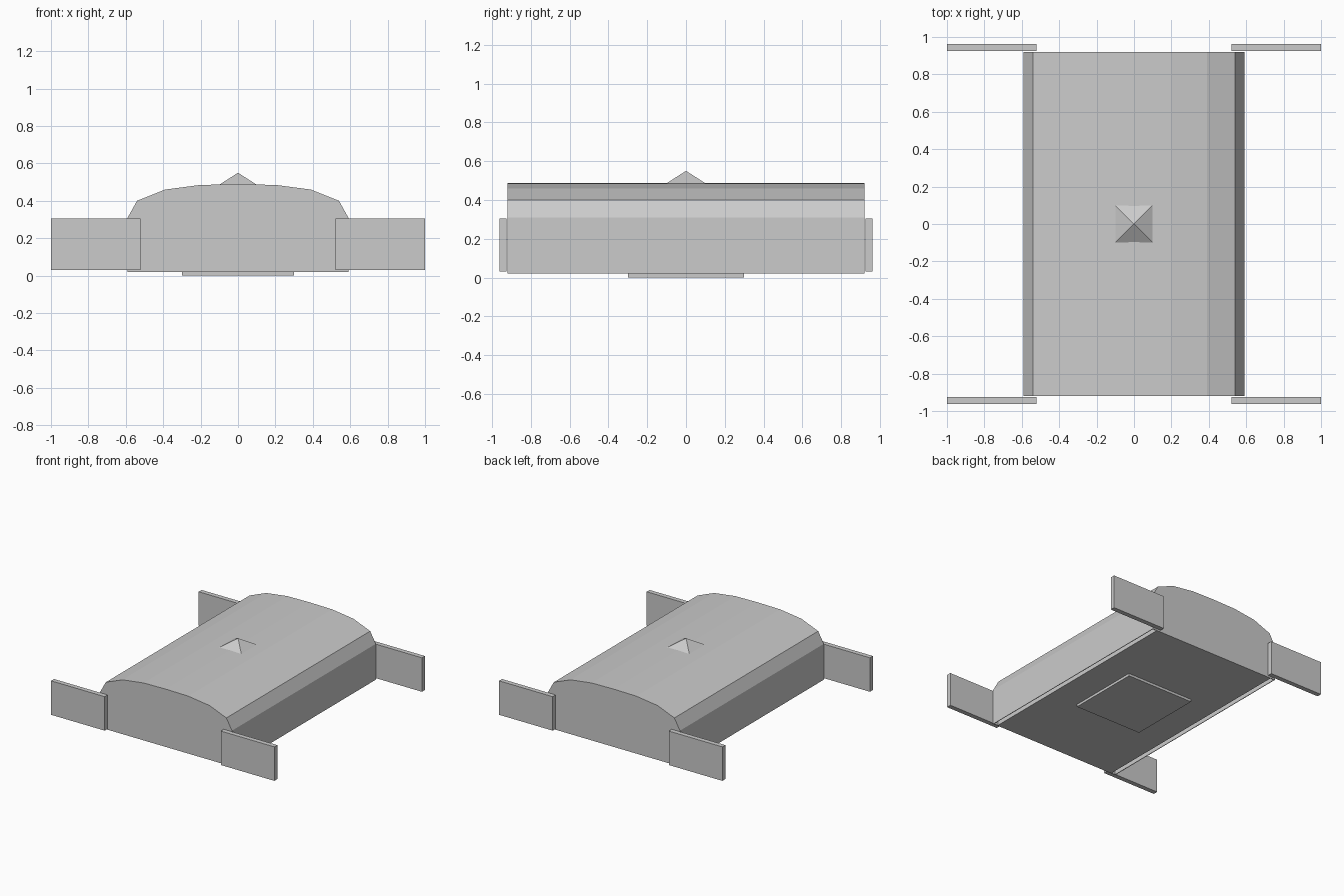
import bpy, bmesh

if "Cube" in bpy.data.objects:
    bpy.data.objects.remove(bpy.data.objects["Cube"])

grey = bpy.data.materials.new("plain grey")
grey.diffuse_color = (0.6, 0.6, 0.6, 1)
grey.use_nodes = True
grey.node_tree.nodes["Principled BSDF"].inputs["Base Color"].default_value = grey.diffuse_color


def finish(name, bm):
    me = bpy.data.meshes.new(name)
    bm.normal_update()
    bm.to_mesh(me)
    bm.free()
    me.materials.append(grey)
    ob = bpy.data.objects.new(name, me)
    bpy.context.collection.objects.link(ob)
    return ob


def box(name, lo, hi):
    bm = bmesh.new()
    bmesh.ops.create_cube(bm, size=1)
    for v in bm.verts:
        v.co = [(a + b) / 2 + c * (b - a) for a, b, c in zip(lo, hi, v.co)]
    return finish(name, bm)


def prism(name, profile, y0, y1):
    # closed x/z profile extruded along y
    bm = bmesh.new()
    face = bm.faces.new([bm.verts.new((x, y0, z)) for x, z in profile])
    ext = bmesh.ops.extrude_face_region(bm, geom=[face])
    for v in ext["geom"]:
        if isinstance(v, bmesh.types.BMVert):
            v.co.y = y1
    bmesh.ops.recalc_face_normals(bm, faces=bm.faces[:])
    return finish(name, bm)


# faceted arched roof
half = [(0.59, 0.31), (0.54, 0.40), (0.39, 0.46), (0.2, 0.485), (0, 0.488)]
prism("arched_roof", half + [(-x, z) for x, z in half[-2::-1]], -0.92, 0.92)

# hull: thin side walls around a solid floor block
box("floor_block", (-0.55, -0.92, 0.02), (0.55, 0.92, 0.31))
for s, side in ((-1, "left"), (1, "right")):
    x = sorted((s * 0.585, s * 0.59))
    box(side + "_wall", (x[0], -0.92, 0.02), (x[1], 0.92, 0.31))
    # end strips close the gap between wall and floor block
    g = sorted((s * 0.55, s * 0.585))
    for t, end in ((-1, "front"), (1, "back")):
        y = sorted((t * 0.915, t * 0.92))
        box(f"{end}_{side}_end_strip", (g[0], y[0], 0.02), (g[1], y[1], 0.31))
        # outrigger plates at the four corners
        px, py = sorted((s * 0.52, s * 1.0)), sorted((t * 0.925, t * 0.963))
        box(f"{end}_{side}_plate", (px[0], py[0], 0.03), (px[1], py[1], 0.305))

# square pad underneath
box("bottom_pad", (-0.3, -0.3, 0), (0.3, 0.3, 0.02))

# pyramid on the roof
bm = bmesh.new()
base = [bm.verts.new((x, y, 0.486)) for x, y in ((-.1, -.1), (.1, -.1), (.1, .1), (-.1, .1))]
tip = bm.verts.new((0, 0, 0.55))
for i in range(4):
    bm.faces.new((base[i], base[(i + 1) % 4], tip))
bm.faces.new(base[::-1])
finish("roof_pyramid", bm)
